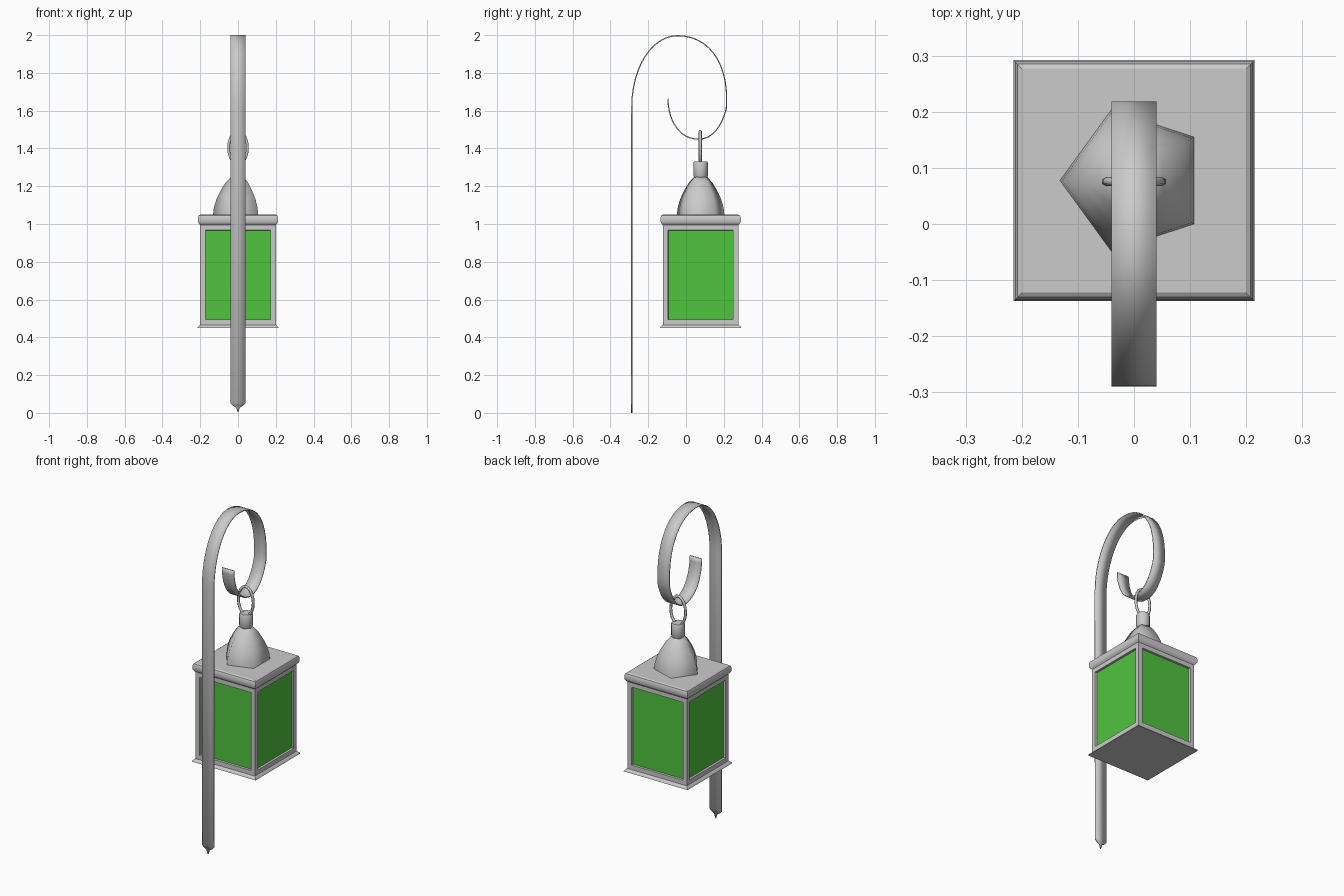
import bpy, bmesh, math
from mathutils import Vector
from mathutils.geometry import interpolate_bezier

if "Cube" in bpy.data.objects:
    bpy.data.objects.remove(bpy.data.objects["Cube"])

CY = 0.0775  # lantern axis in y


def finish(bm, name, angle=30):
    bmesh.ops.recalc_face_normals(bm, faces=bm.faces)
    me = bpy.data.meshes.new(name)
    bm.to_mesh(me)
    bm.free()
    ob = bpy.data.objects.new(name, me)
    bpy.context.collection.objects.link(ob)
    bpy.ops.object.select_all(action='DESELECT')
    bpy.context.view_layer.objects.active = ob
    ob.select_set(True)
    bpy.ops.object.shade_smooth_by_angle(angle=math.radians(angle))
    return ob


def lathe(profile, sides, start):
    """Closed n-sided solid from (radius, z) pairs around the lantern axis."""
    bm = bmesh.new()
    rings = []
    for r, z in profile:
        rings.append([bm.verts.new((r * math.cos(start + math.tau * i / sides),
                                    CY + r * math.sin(start + math.tau * i / sides), z))
                      for i in range(sides)])
    for a, b in zip(rings, rings[1:]):
        for i in range(sides):
            j = (i + 1) % sides
            bm.faces.new((a[i], a[j], b[j], b[i]))
    bm.faces.new(rings[0][::-1])
    bm.faces.new(rings[-1])
    bmesh.ops.recalc_face_normals(bm, faces=bm.faces)
    return bm


# Flat strip hook: pointed stake, straight pole, curled top
rows = [(-0.287, 0, 0), (-0.287, 0.028, 0.01), (-0.287, 0.04, 0.03), (-0.287, 0.05, 0.039)]
arcs = [((-0.287, 1.62), (-0.287, 1.83), (-0.18, 1.997), (-0.045, 1.997)),
        ((-0.045, 1.997), (0.11, 1.997), (0.216, 1.87), (0.215, 1.66)),
        ((0.213, 1.61), (0.19, 1.52), (0.14, 1.449), (0.066, 1.449)),
        ((0.066, 1.449), (-0.03, 1.449), (-0.093, 1.54), (-0.096, 1.663))]
for arc in arcs:
    pts = interpolate_bezier(*[Vector((0, y, z)) for y, z in arc], 13)
    rows += [(p.y, p.z, 0.04) for p in pts]
bm = bmesh.new()
pairs = [(bm.verts.new((-w, y, z)), bm.verts.new((w, y, z))) for y, z, w in rows]
for a, b in zip(pairs, pairs[1:]):
    bm.faces.new((a[0], a[1], b[1], b[0]))
bmesh.ops.remove_doubles(bm, verts=bm.verts, dist=1e-5)
hook = finish(bm, "hook_pole")
mod = hook.modifiers.new("thickness", 'SOLIDIFY')
mod.thickness = 0.006
mod.offset = 0

# Lantern housing: flared base, square body, rounded cap
S = math.sqrt(2)
profile = [(0.215, 0.45), (0.212, 0.457), (0.2, 0.466), (0.2, 0.995), (0.207, 1.002),
           (0.2125, 1.012), (0.2125, 1.034), (0.208, 1.045), (0.2, 1.05)]
bm = lathe([(r * S, z) for r, z in profile], 4, math.pi / 4)

# Recessed green panes
panes = [f for f in bm.faces if abs(f.normal.z) < 0.1 and f.calc_area() > 0.1]
bmesh.ops.inset_individual(bm, faces=panes, thickness=0.039)
bmesh.ops.inset_individual(bm, faces=panes, thickness=0.002, depth=-0.012)
for f in panes:
    f.material_index = 1
housing = finish(bm, "lantern_housing")
frame = bpy.data.materials.new("frame_grey")
frame.diffuse_color = (0.6, 0.6, 0.6, 1)
frame.use_nodes = True
frame.node_tree.nodes["Principled BSDF"].inputs["Base Color"].default_value = frame.diffuse_color
green = bpy.data.materials.new("green_glass")
green.diffuse_color = (0.08, 0.55, 0.05, 1)
green.use_nodes = True
green.node_tree.nodes["Principled BSDF"].inputs["Base Color"].default_value = green.diffuse_color
housing.data.materials.append(frame)
housing.data.materials.append(green)

# Five-sided dome
finish(lathe([(0.132, 1.05), (0.128, 1.085), (0.115, 1.13), (0.093, 1.175),
              (0.065, 1.22), (0.035, 1.25)], 5, math.pi), "dome", 80)

# Neck
finish(lathe([(0.032, 1.245), (0.038, 1.255), (0.038, 1.325), (0.034, 1.332)], 12, 0), "neck", 40)

# Oval hanging ring
cu = bpy.data.curves.new("hanging_ring", 'CURVE')
cu.dimensions = '3D'
cu.bevel_depth = 0.008
cu.bevel_resolution = 1
sp = cu.splines.new('POLY')
N = 20
sp.points.add(N - 1)
for i, p in enumerate(sp.points):
    t = math.tau * i / N
    p.co = (0.05 * math.cos(t), CY - 0.002, 1.404 + 0.087 * math.sin(t), 1)
    sp.use_smooth = True
sp.use_cyclic_u = True
ring = bpy.data.objects.new("hanging_ring", cu)
bpy.context.collection.objects.link(ring)
bpy.ops.object.select_all(action='DESELECT')
bpy.context.view_layer.objects.active = ring
ring.select_set(True)
bpy.ops.object.convert(target='MESH')
